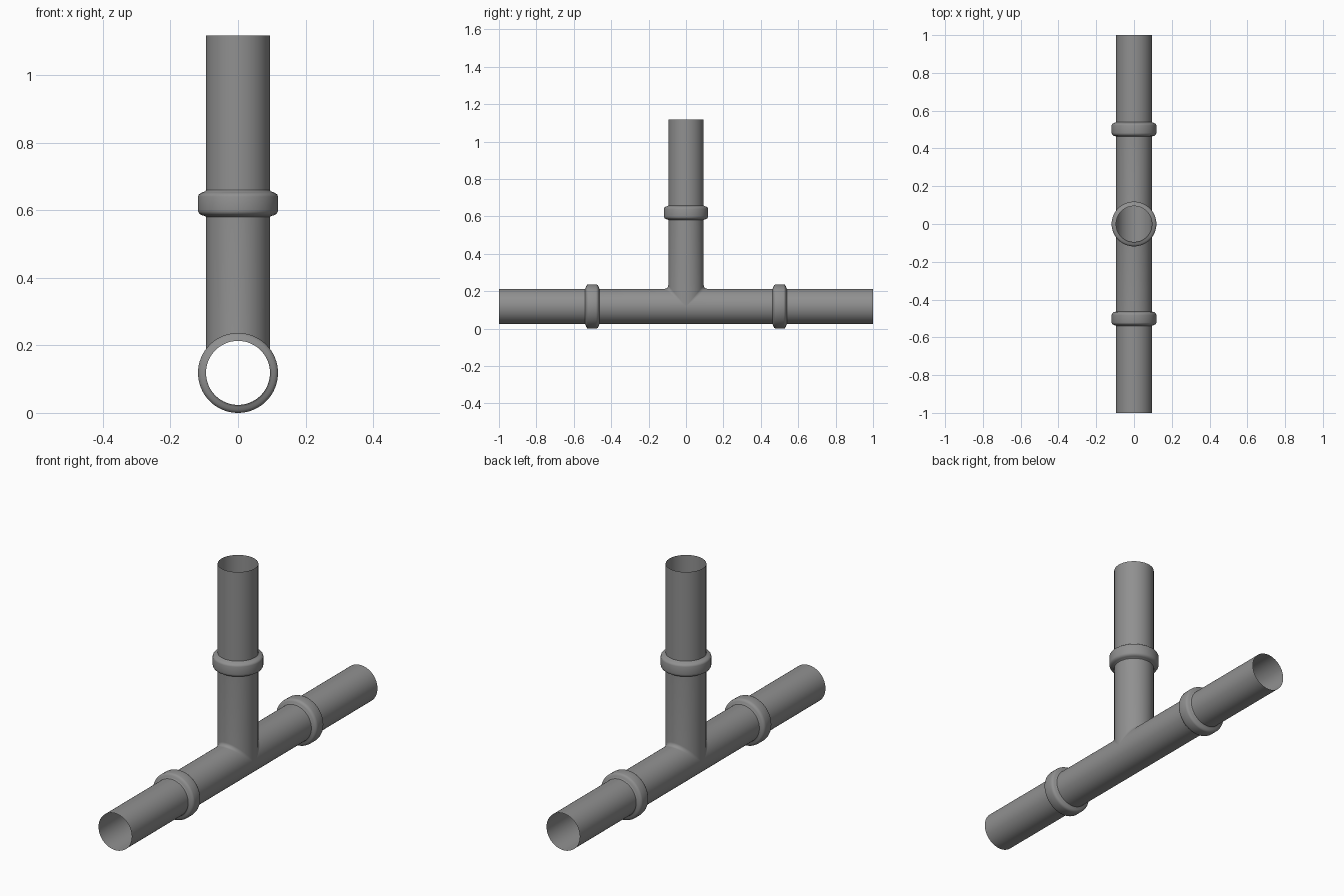
import bpy, bmesh, math
from mathutils import Matrix, Vector

if "Cube" in bpy.data.objects:
    bpy.data.objects.remove(bpy.data.objects["Cube"])

R = 0.0948      # pipe radius
AXIS = 0.1185   # height of the horizontal centre line
SEG = 64
JOINT = 0.5     # distance from centre to each joint
FILLET = 0.018

dark = bpy.data.materials.new("dark_grey")
dark.diffuse_color = (0.28, 0.28, 0.28, 1)
dark.use_nodes = True
dark.node_tree.nodes["Principled BSDF"].inputs["Base Color"].default_value = dark.diffuse_color


def finish(name, bm):
    bmesh.ops.remove_doubles(bm, verts=bm.verts, dist=1e-5)
    bmesh.ops.dissolve_degenerate(bm, edges=bm.edges, dist=1e-6)
    bmesh.ops.recalc_face_normals(bm, faces=bm.faces)
    me = bpy.data.meshes.new(name)
    bm.to_mesh(me)
    bm.free()
    me.materials.append(dark)
    ob = bpy.data.objects.new(name, me)
    bpy.context.collection.objects.link(ob)
    bpy.ops.object.select_all(action='DESELECT')
    ob.select_set(True)
    bpy.context.view_layer.objects.active = ob
    bpy.ops.object.shade_smooth_by_angle(angle=math.radians(40))
    return ob


def skin(bm, rows, closed=False):
    """Bridge neighbouring rows of points with quads."""
    rows = [[bm.verts.new(p) for p in row] for row in rows]
    pairs = list(zip(rows, rows[1:])) + ([(rows[-1], rows[0])] if closed else [])
    for a, b in pairs:
        for i in range(len(a) - 1):
            bm.faces.new((a[i], a[i + 1], b[i + 1], b[i]))


def lathe(name, profile, matrix):
    bm = bmesh.new()
    angles = [2 * math.pi * i / SEG for i in range(SEG)]
    skin(bm, [[matrix @ Vector((r * math.cos(a), r * math.sin(a), d))
               for d, r in profile] for a in angles], closed=True)
    return finish(name, bm)


# Tee body: straight lower half, plus two filleted elbow sheets above
bm = bmesh.new()
half = [math.pi * i / (SEG // 2) for i in range(SEG // 2 + 1)]
skin(bm, [[(R * math.cos(a), y, AXIS - R * math.sin(a)) for y in (-JOINT, 0, JOINT)]
          for a in half])
for side in (-1, 1):
    rows = []
    for a in half:
        x, h = R * math.cos(a), R * math.sin(a)
        f = FILLET * math.sin(a)
        path = [(JOINT, h)]
        for k in range(7):
            t = math.pi / 2 * k / 6
            path.append((h + f - f * math.sin(t), h + f - f * math.cos(t)))
        path.append((h, JOINT))
        rows.append([(x, side * y, AXIS + z) for y, z in path])
    skin(bm, rows)
finish("tee_body", bm)

# Outer pipes and flared collars on the three arms
collar = [(0.462, R), (0.465, 0.099), (0.467, 0.107), (0.471, 0.114),
          (0.477, 0.1175), (0.483, AXIS), (0.522, AXIS), (0.528, 0.1165),
          (0.533, 0.110), (0.536, 0.102), (0.538, 0.097), (0.541, R)]
lift = Matrix.Translation((0, 0, AXIS))
arms = {"front": Matrix.Rotation(math.pi / 2, 4, 'X'),
        "back": Matrix.Rotation(-math.pi / 2, 4, 'X'),
        "top": Matrix.Identity(4)}
for label, rot in arms.items():
    lathe(label + "_pipe", [(JOINT, R), (1.0, R)], lift @ rot)
    lathe(label + "_collar", collar, lift @ rot)
